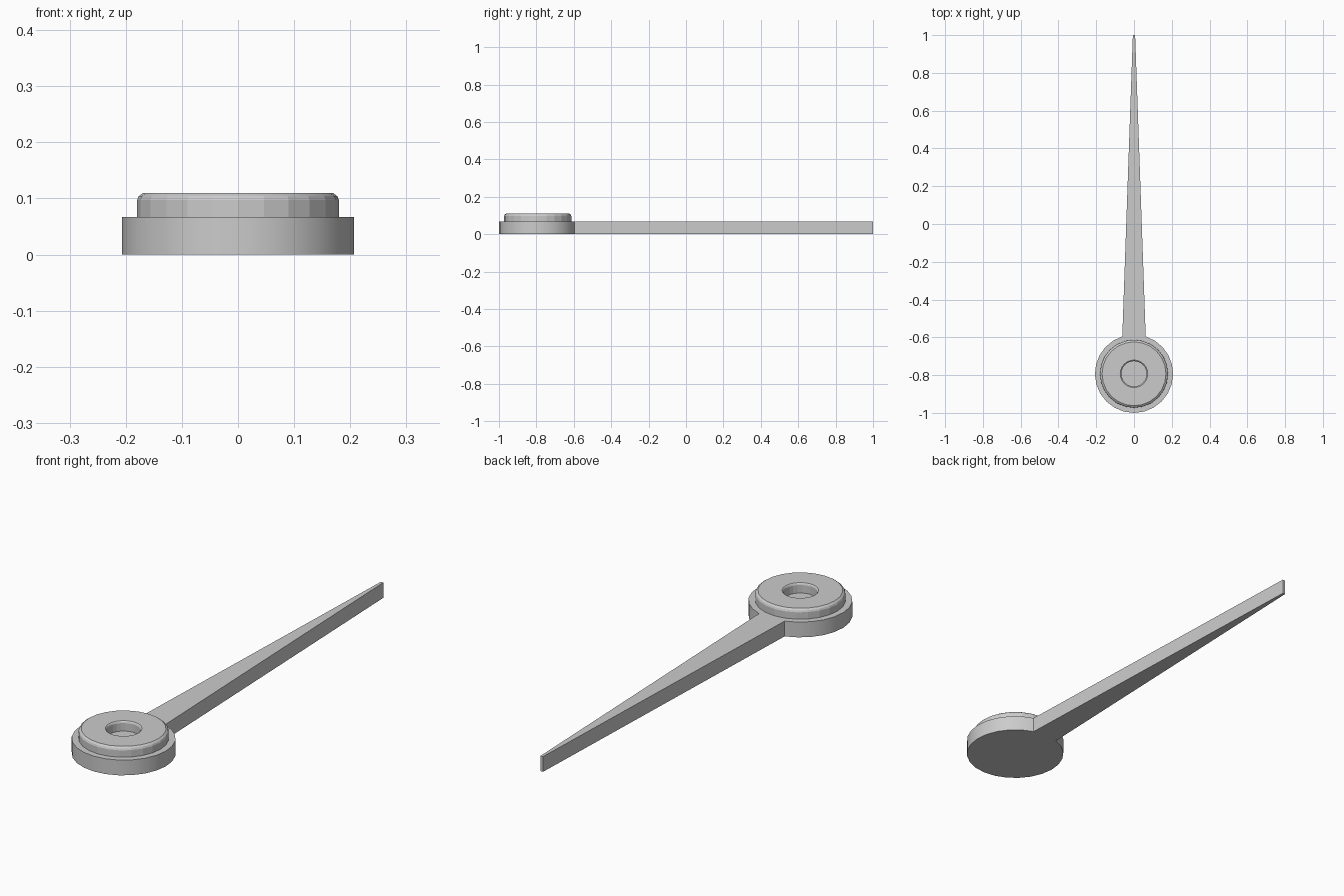
import bpy, bmesh
from math import sin, cos, pi, asin

if "Cube" in bpy.data.objects:
    bpy.data.objects.remove(bpy.data.objects["Cube"])

CY = -0.793          # hub centre
R = 0.207            # hub radius
TOP = 0.067          # hand thickness


def finish(name, bm, angle):
    bmesh.ops.recalc_face_normals(bm, faces=bm.faces)
    me = bpy.data.meshes.new(name)
    bm.to_mesh(me)
    bm.free()
    ob = bpy.data.objects.new(name, me)
    bpy.context.collection.objects.link(ob)
    bpy.ops.object.select_all(action='DESELECT')
    ob.select_set(True)
    bpy.context.view_layer.objects.active = ob
    bpy.ops.object.shade_smooth_by_angle(angle=angle)
    return ob


# Pointer: round hub and tapering needle as one extruded outline
a = asin(0.062 / R)
n = 22
outline = [(-0.006, 1.0), (0.006, 1.0)][::-1]
for i in range(n + 1):
    t = pi / 2 + a + (2 * pi - 2 * a) * i / n
    outline.append((R * cos(t), CY + R * sin(t)))
bm = bmesh.new()
face = bm.faces.new([bm.verts.new((x, y, 0)) for x, y in outline])
ext = bmesh.ops.extrude_face_region(bm, geom=[face])
bmesh.ops.translate(bm, vec=(0, 0, TOP),
                    verts=[v for v in ext['geom'] if isinstance(v, bmesh.types.BMVert)])
finish("pointer", bm, 0.52)

# Hub cap: lathed ring with bevelled rims and a shallow round recess
profile = [(0.180, TOP - 0.01), (0.180, 0.097), (0.177, 0.104), (0.169, 0.110),
           (0.073, 0.110), (0.069, 0.107), (0.067, 0.102), (0.067, TOP - 0.01)]
sides = 24
bm = bmesh.new()
rings = [[bm.verts.new((r * cos(2 * pi * i / sides), CY + r * sin(2 * pi * i / sides), z))
          for i in range(sides)] for r, z in profile]
for k in range(len(rings)):
    p, q = rings[k], rings[(k + 1) % len(rings)]
    for i in range(sides):
        j = (i + 1) % sides
        bm.faces.new((p[i], p[j], q[j], q[i]))
finish("hub_cap", bm, 0.2)
